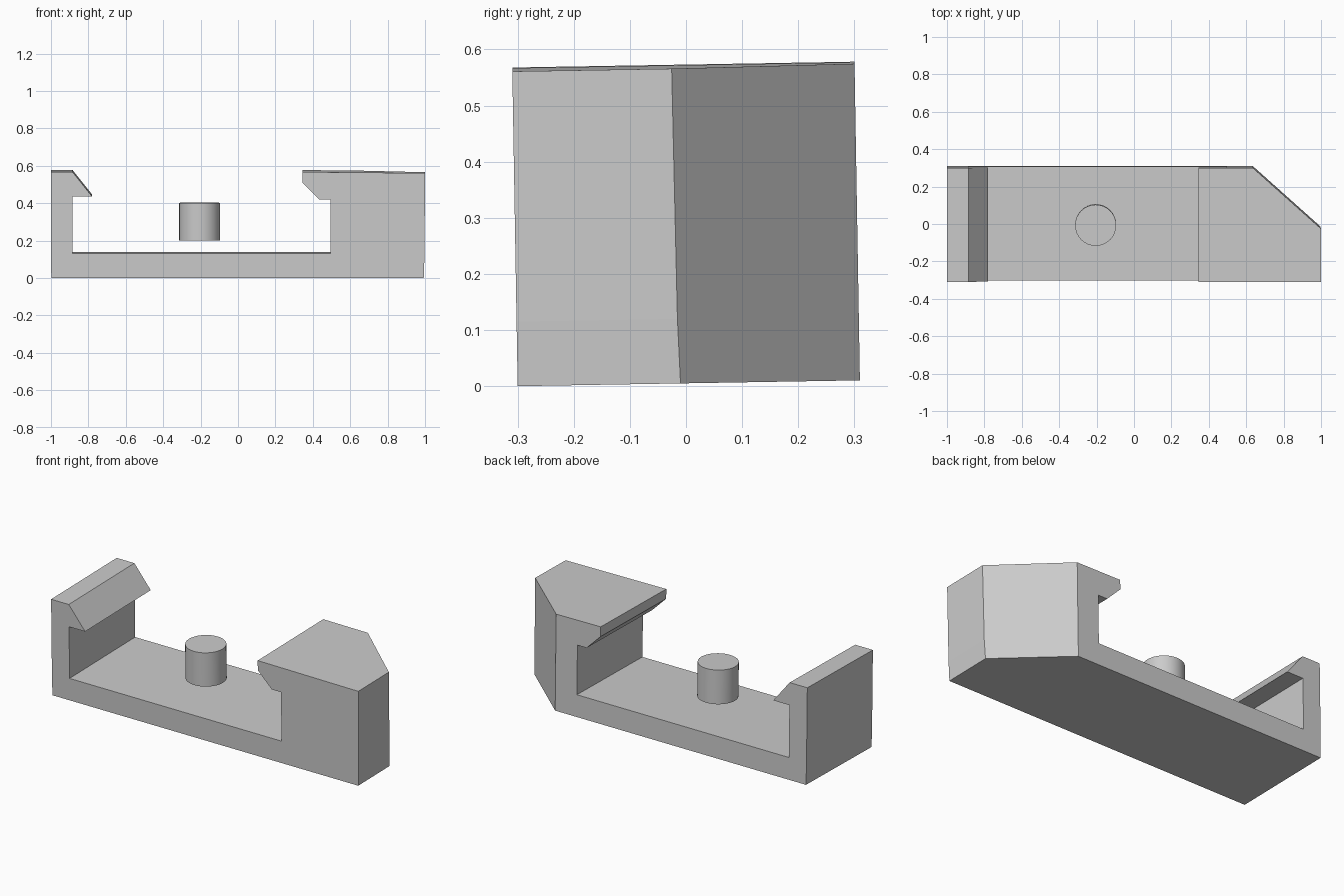
import bpy
import bmesh
from mathutils import Matrix, Vector

cube = bpy.data.objects.get("Cube")
if cube:
    bpy.data.objects.remove(cube, do_unlink=True)

# Single plain grey
grey = bpy.data.materials.new("light grey")
grey.use_nodes = True
colour = (0.6, 0.6, 0.6, 1)
grey.diffuse_color = colour
grey.node_tree.nodes["Principled BSDF"].inputs["Base Color"].default_value = colour

FRONT, BACK = -0.30, 0.31
# Everything leans back slightly about the front bottom edge
pivot = Vector((0, FRONT, 0))
LEAN = (Matrix.Translation(pivot) @ Matrix.Rotation(0.017, 4, 'X')
        @ Matrix.Translation(-pivot))


def finish(bm, name):
    bmesh.ops.recalc_face_normals(bm, faces=bm.faces)
    bm.transform(LEAN)
    mesh = bpy.data.meshes.new(name)
    bm.to_mesh(mesh)
    bm.free()
    mesh.materials.append(grey)
    obj = bpy.data.objects.new(name, mesh)
    bpy.context.collection.objects.link(obj)
    return obj


# Clip body: base, hooked thin wall and hooked thick block in one profile
profile = [
    (-0.998, 0), (0.993, 0), (0.997, 0.115), (1, 0.561),
    (0.345, 0.567), (0.345, 0.51), (0.435, 0.42), (0.495, 0.42),
    (0.495, 0.13), (-0.885, 0.13), (-0.885, 0.436), (-0.78, 0.436),
    (-0.885, 0.568), (-1, 0.568), (-1, 0.12),
]
bm = bmesh.new()
face = bm.faces.new([bm.verts.new((x, FRONT, z)) for x, z in profile])
ext = bmesh.ops.extrude_face_region(bm, geom=[face])
moved = [g for g in ext["geom"] if isinstance(g, bmesh.types.BMVert)]
bmesh.ops.translate(bm, verts=moved, vec=(0, BACK - FRONT, 0))

# Slanted cut across the back corner of the thick block
corner = Vector((0.635, BACK, 0))
along = Vector((1, -0.016, 0)) - corner
cut = bmesh.ops.bisect_plane(
    bm, geom=bm.verts[:] + bm.edges[:] + bm.faces[:],
    plane_co=corner, plane_no=(-along.y, along.x, 0), clear_outer=True)
edges = [g for g in cut["geom_cut"] if isinstance(g, bmesh.types.BMEdge)]
bmesh.ops.contextual_create(bm, geom=edges)
finish(bm, "clip_body")

# Free-standing round peg above the base
bm = bmesh.new()
bmesh.ops.create_cone(bm, cap_ends=True, segments=32, radius1=0.11, radius2=0.11,
                      depth=0.2, matrix=Matrix.Translation((-0.205, 0, 0.297)))
peg = finish(bm, "round_peg")
bpy.ops.object.select_all(action='DESELECT')
peg.select_set(True)
bpy.context.view_layer.objects.active = peg
bpy.ops.object.shade_smooth_by_angle()
